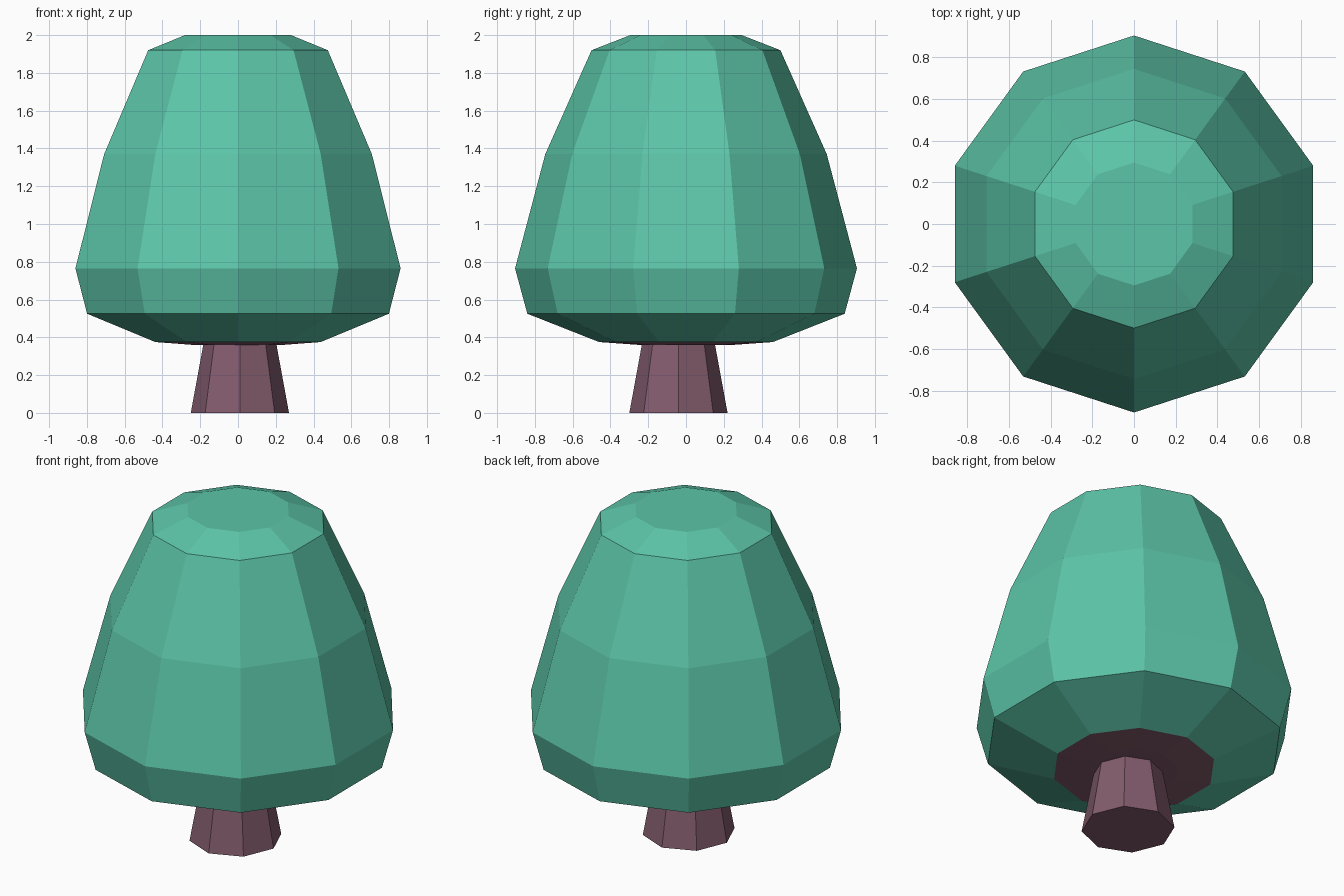
import bpy, bmesh, math

if "Cube" in bpy.data.objects:
    bpy.data.objects.remove(bpy.data.objects["Cube"])


def material(name, color):
    m = bpy.data.materials.new(name)
    m.diffuse_color = (*color, 1)
    m.use_nodes = True
    m.node_tree.nodes["Principled BSDF"].inputs["Base Color"].default_value = m.diffuse_color
    return m


def lathe(name, rings, sides, center, mats):
    """Flat-faced solid from (radius, height) rings, with a vertex on the y axis."""
    bm = bmesh.new()
    loops = []
    for r, z in rings:
        loop = []
        for i in range(sides):
            a = math.pi / 2 + 2 * math.pi * i / sides
            loop.append(bm.verts.new((center[0] + r * math.cos(a),
                                      center[1] + r * math.sin(a), z)))
        loops.append(loop)
    for lo, hi in zip(loops, loops[1:]):
        for i in range(sides):
            j = (i + 1) % sides
            bm.faces.new((lo[i], lo[j], hi[j], hi[i]))
    bm.faces.new(loops[0][::-1])
    bm.faces.new(loops[-1])
    bm.normal_update()
    me = bpy.data.meshes.new(name)
    bm.to_mesh(me)
    bm.free()
    for m in mats:
        me.materials.append(m)
    ob = bpy.data.objects.new(name, me)
    bpy.context.collection.objects.link(ob)
    return ob


green = material("leaf green", (0.107, 0.560, 0.392))
brown = material("bark brown", (0.227, 0.107, 0.153))

# Foliage crown, ten sided, with a bark coloured underside
crown = lathe("foliage", [(0.25, 0.36), (0.46, 0.375), (0.84, 0.525), (0.905, 0.765),
                          (0.745, 1.37), (0.5, 1.92), (0.295, 2.0)],
              10, (0, 0), [green, brown])
for p in crown.data.polygons:
    p.material_index = 1 if p.center.z < 0.38 else 0

# Trunk, eight sided and slightly off centre
lathe("trunk", [(0.26, 0), (0.193, 0.365)], 8, (0.01, -0.04), [brown])
